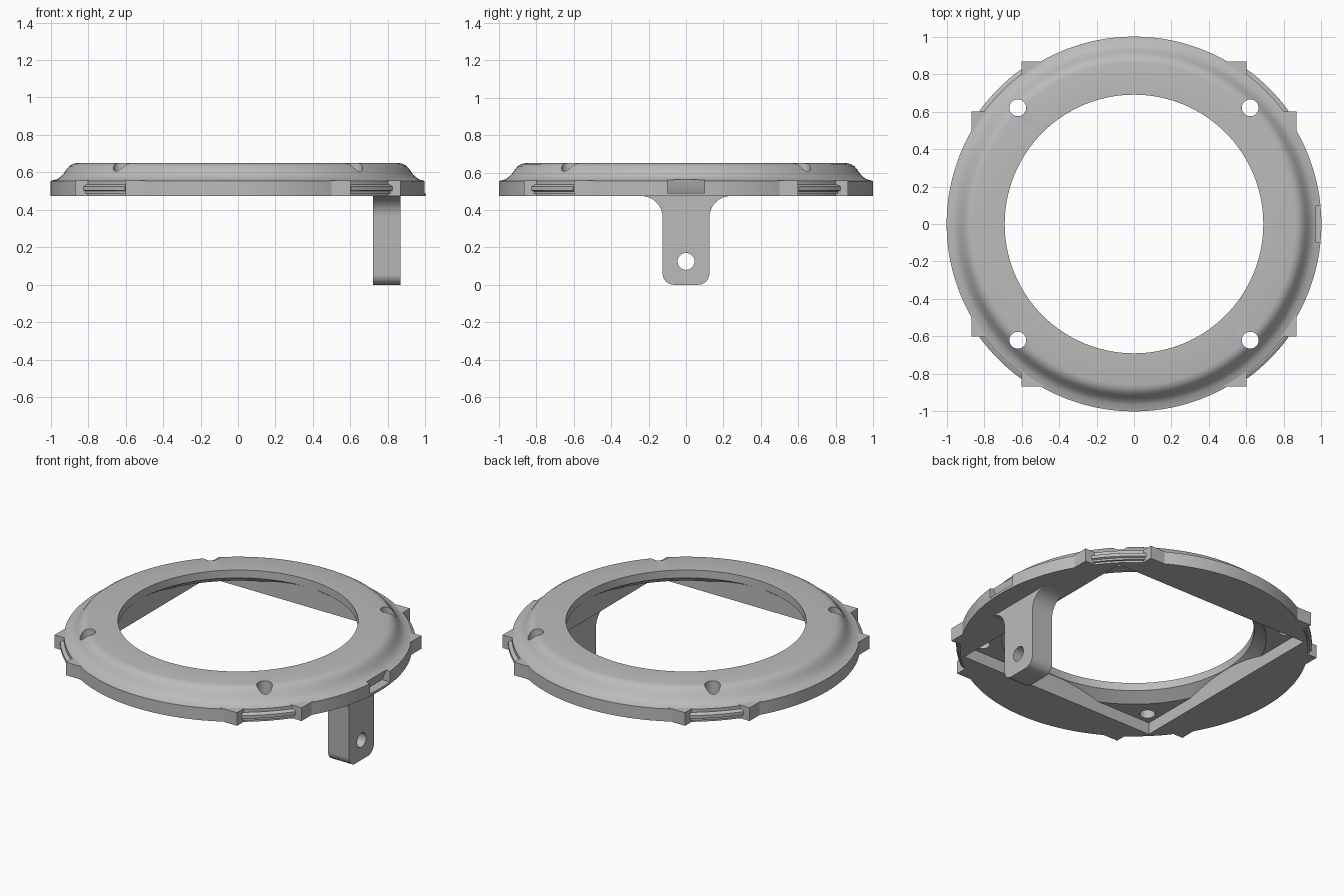
import bpy, bmesh, math
from mathutils import Matrix, Vector

if "Cube" in bpy.data.objects:
    bpy.data.objects.remove(bpy.data.objects["Cube"], do_unlink=True)

grey = bpy.data.materials.new("plain grey")
grey.use_nodes = True
grey.diffuse_color = (0.5, 0.5, 0.5, 1)
grey.node_tree.nodes["Principled BSDF"].inputs["Base Color"].default_value = grey.diffuse_color

BASE, ROOF, FLANGE, TOP = 0.475, 0.55, 0.555, 0.65


def finish(name, bm):
    bmesh.ops.recalc_face_normals(bm, faces=bm.faces)
    mesh = bpy.data.meshes.new(name)
    bm.to_mesh(mesh)
    bm.free()
    mesh.materials.append(grey)
    obj = bpy.data.objects.new(name, mesh)
    bpy.context.collection.objects.link(obj)
    return obj


def prism(name, points, offset):
    """Extrude a closed 3D outline along an offset."""
    bm = bmesh.new()
    face = bm.faces.new([bm.verts.new(p) for p in points])
    new = bmesh.ops.extrude_face_region(bm, geom=[face])["geom"]
    bmesh.ops.translate(bm, vec=Vector(offset),
                        verts=[v for v in new if isinstance(v, bmesh.types.BMVert)])
    return finish(name, bm)


def box(name, x0, x1, y0, y1, z0, z1):
    return prism(name, [(x0, y0, z0), (x1, y0, z0), (x1, y1, z0), (x0, y1, z0)], (0, 0, z1 - z0))


def lathe(name, profile, start, sweep, steps):
    """Sweep a closed (radius, height) profile around z."""
    full = sweep >= math.tau - 1e-6
    bm = bmesh.new()
    rings = []
    for i in range(steps if full else steps + 1):
        a = start + sweep * i / steps
        rings.append([bm.verts.new((r * math.cos(a), r * math.sin(a), z)) for r, z in profile])
    n = len(profile)
    for i in range(steps):
        a, b = rings[i], rings[(i + 1) % len(rings)]
        for j in range(n):
            k = (j + 1) % n
            bm.faces.new((a[j], b[j], b[k], a[k]))
    if not full:
        bm.faces.new(rings[0])
        bm.faces.new(rings[-1])
    return finish(name, bm)


def cone(center, r_low, r_high, depth, axis="Z", segments=32):
    bm = bmesh.new()
    turn = Matrix.Rotation(math.pi / 2, 4, "Y") if axis == "X" else Matrix.Identity(4)
    bmesh.ops.create_cone(bm, cap_ends=True, segments=segments, radius1=r_low, radius2=r_high,
                          depth=depth, matrix=Matrix.Translation(center) @ turn)
    return finish("cutter", bm)


def select(obj):
    bpy.ops.object.select_all(action="DESELECT")
    obj.select_set(True)
    bpy.context.view_layer.objects.active = obj


def combine(obj, cutter, operation="DIFFERENCE"):
    cutter.hide_render = True
    mod = obj.modifiers.new("cut", "BOOLEAN")
    mod.operation = operation
    mod.solver = "EXACT"
    mod.object = cutter
    select(obj)
    bpy.ops.object.modifier_apply(modifier=mod.name)
    bpy.data.objects.remove(cutter, do_unlink=True)


def smooth(obj):
    select(obj)
    bpy.ops.object.shade_smooth_by_angle(angle=math.radians(30))


# Solid ring with a flared shoulder and a flat underside
profile = [(0.69, BASE), (0.69, TOP), (0.86, TOP), (0.88, 0.646), (0.9, 0.634), (0.915, 0.616),
           (0.93, 0.595), (0.945, 0.578), (0.965, 0.564), (1, FLANGE), (1, BASE)]
ring = lathe("ring", profile, 0, math.tau, 128)

# Square pocket in the underside, with the bore chamfered inside it
SIDE = 0.692
combine(ring, box("cutter", -SIDE, SIDE, -SIDE, SIDE, BASE - 0.1, ROOF))
chamfer = cone((0, 0, 0.57), 0.774, 0.69, 0.06, segments=128)
combine(chamfer, box("cutter", -SIDE, SIDE, -SIDE, SIDE, BASE, TOP), "INTERSECT")
combine(ring, chamfer)

# Four screw holes and the undercut slot in the rim above the leg
for sx in (-1, 1):
    for sy in (-1, 1):
        combine(ring, cone((0.62 * sx, 0.62 * sy, 0.6), 0.045, 0.045, 0.5))
slot = [(0.972, -0.1, 0.6), (0.972, -0.1, 0.56), (0.94, -0.1, 0.49), (1.1, -0.1, 0.49),
        (1.1, -0.1, 0.6)]
combine(ring, prism("cutter", slot, (0, 0.2, 0)))
smooth(ring)

# Paired grip tabs and a ridged bead between them at each diagonal
bead = [(0.985, 0.485), (1.01, 0.488), (1.01, 0.5), (1.022, 0.505), (1.022, 0.525),
        (1.005, 0.535), (0.985, 0.535)]
half = math.pi / 4 - math.atan2(0.6, 0.82)
for sx in (-1, 1):
    for sy in (-1, 1):
        box("grip_tab", 0.48 * sx, 0.6 * sx, 0.79 * sy, 0.866 * sy, BASE, FLANGE + 0.003)
        box("grip_tab", 0.79 * sx, 0.866 * sx, 0.48 * sy, 0.6 * sy, BASE, FLANGE + 0.003)
        smooth(lathe("grip_bead", bead, math.atan2(sy, sx) - half, 2 * half, 16))

# Hanging leg with flared top, rounded foot and a cross hole
FLARE = 0.115
half_leg = [(0.125 + FLARE, BASE + 0.01)]
for i in range(9):
    a = math.pi / 2 * i / 8
    half_leg.append((0.125 + FLARE * (1 - math.sin(a)), BASE - FLARE * (1 - math.cos(a))))
for i in range(9):
    a = math.pi / 2 * i / 8
    half_leg.append((0.065 + 0.06 * math.cos(a), 0.06 - 0.06 * math.sin(a)))
outline = half_leg + [(-y, z) for y, z in reversed(half_leg)]
leg = prism("leg", [(0.72, y, z) for y, z in outline], (0.147, 0, 0))
combine(leg, cone((0.8, 0, 0.125), 0.045, 0.045, 0.5, "X"))
smooth(leg)
